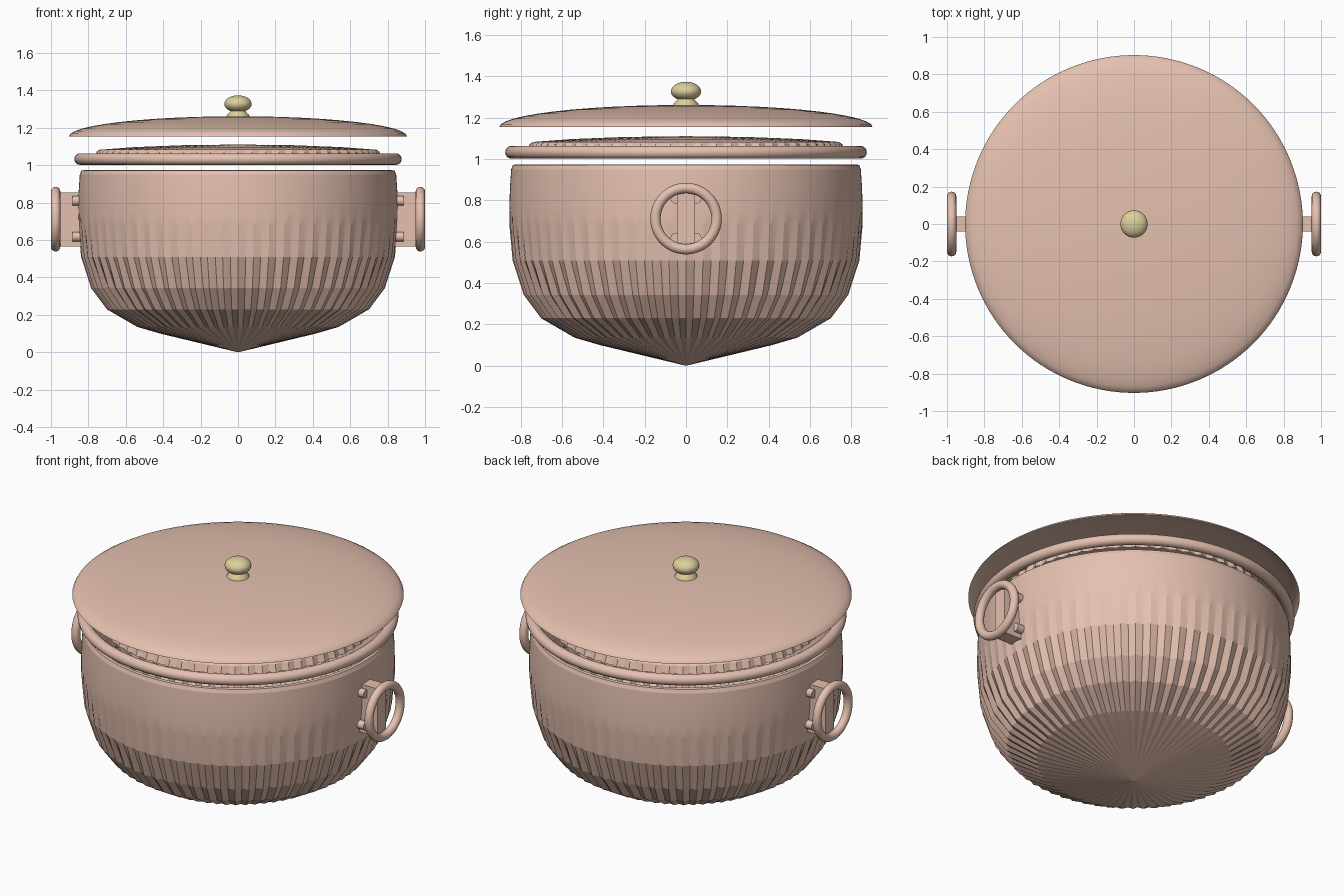
import bpy, bmesh
from math import cos, sin, pi, radians

if "Cube" in bpy.data.objects:
    bpy.data.objects.remove(bpy.data.objects["Cube"])


def material(name, color):
    m = bpy.data.materials.new(name)
    m.diffuse_color = color
    m.use_nodes = True
    m.node_tree.nodes["Principled BSDF"].inputs["Base Color"].default_value = m.diffuse_color
    return m


copper = material("copper", (0.78, 0.53, 0.43, 1))
brass = material("brass", (0.72, 0.62, 0.33, 1))


def finish(ob, name, mat, angle=30):
    ob.name = name
    ob.data.materials.append(mat)
    bpy.ops.object.select_all(action='DESELECT')
    ob.select_set(True)
    bpy.context.view_layer.objects.active = ob
    bpy.ops.object.shade_smooth_by_angle(angle=radians(angle))
    return ob


def lathe(name, profile, segs, mat, angle=30, flutes=64):
    """Spin (radius, z, flute depth) points round z; radius 0 makes a pole."""
    bm = bmesh.new()
    rings = []
    for r, z, amp in profile:
        if r == 0:
            rings.append([bm.verts.new((0, 0, z))] * segs)
            continue
        ring = []
        for i in range(segs):
            a = 2 * pi * i / segs
            k = r + amp * cos(flutes * a)
            ring.append(bm.verts.new((k * cos(a), k * sin(a), z)))
        rings.append(ring)
    for lo, hi in zip(rings, rings[1:]):
        for i in range(segs):
            j = (i + 1) % segs
            bm.faces.new(list(dict.fromkeys((lo[i], lo[j], hi[j], hi[i]))))
    bmesh.ops.recalc_face_normals(bm, faces=bm.faces)
    me = bpy.data.meshes.new(name)
    bm.to_mesh(me)
    bm.free()
    ob = bpy.data.objects.new(name, me)
    bpy.context.collection.objects.link(ob)
    return finish(ob, name, mat, angle)


def torus(name, loc, rot, major, minor, mat):
    bpy.ops.mesh.primitive_torus_add(location=loc, rotation=rot, major_radius=major,
                                     minor_radius=minor, major_segments=96, minor_segments=16)
    return finish(bpy.context.object, name, mat, 40)


# Pot bowl: fluted underside fading into a smooth wall
lathe("pot_bowl", [(0, 0, 0), (0.41, 0.10, 0.006), (0.53, 0.136, 0.009), (0.69, 0.23, 0.011),
                   (0.775, 0.343, 0.010), (0.834, 0.51, 0.005), (0.853, 0.69, 0.002),
                   (0.855, 0.75, 0), (0.852, 0.86, 0), (0.846, 0.95, 0), (0.838, 0.972, 0),
                   (0.82, 0.974, 0)], 256, copper, 8)

# Rolled rim
rim = torus("rim_ring", (0, 0, 1.033), (0, 0, 0), 0.844, 0.031, copper)

# Inner fluted cover below the lid
lathe("inner_cover", [(0.765, 1.03, 0.006), (0.75, 1.072, 0.006), (0.735, 1.083, 0.006),
                      (0.55, 1.097, 0.004), (0.3, 1.107, 0.002), (0, 1.111, 0)], 256, copper, 8)

# Shallow domed lid, open below
lathe("lid", [(0.903 * cos(t * pi / 24), 1.155 + 0.107 * sin(t * pi / 24), 0) for t in range(12)]
      + [(0, 1.262, 0)], 128, copper, 40)

# Knob: flared foot and flattened ball
lathe("knob_foot", [(0.062, 1.255, 0), (0.06, 1.268, 0), (0.045, 1.282, 0), (0.035, 1.30, 0)],
      32, brass, 40)
bpy.ops.mesh.primitive_uv_sphere_add(segments=32, ring_count=16, radius=1, location=(0, 0, 1.328))
bpy.context.object.scale = (0.073, 0.073, 0.046)
finish(bpy.context.object, "knob_ball", brass)

# Side handles: bracket, ring and four rivets each
for side, s in (("left", -1), ("right", 1)):
    bpy.ops.mesh.primitive_cube_add(size=1, location=(s * 0.895, 0, 0.71))
    bpy.context.object.scale = (0.12, 0.08, 0.29)
    finish(bpy.context.object, side + "_bracket", copper)
    torus(side + "_handle_ring", (s * 0.975, 0, 0.712), (0, pi / 2, 0), 0.148, 0.025, copper)
    for y in (-0.05, 0.05):
        for z in (0.618, 0.81):
            bpy.ops.mesh.primitive_cylinder_add(vertices=16, radius=0.025, depth=0.06,
                                                location=(s * 0.856, y, z), rotation=(0, pi / 2, 0))
            finish(bpy.context.object, side + "_rivet", copper)
